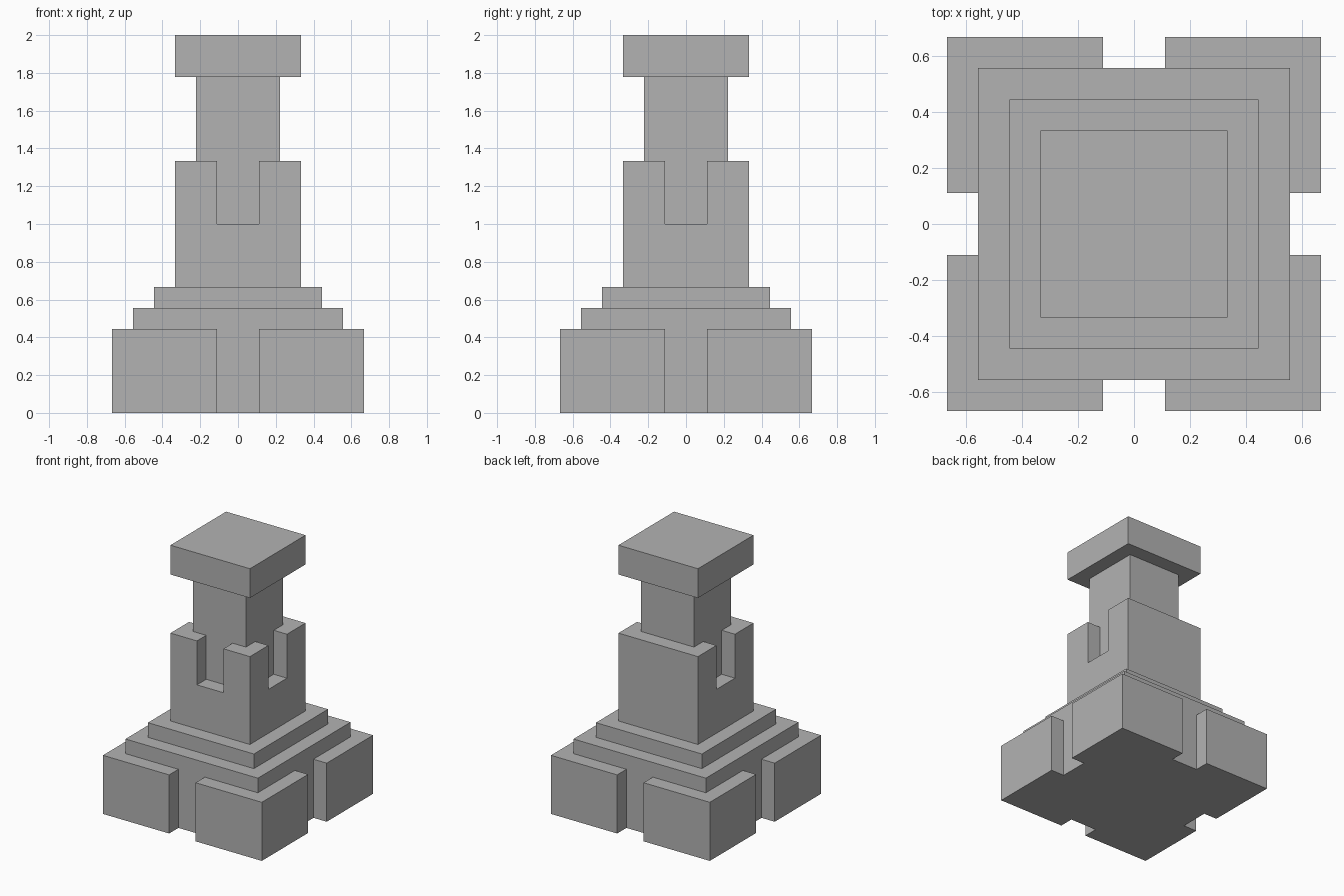
import bpy
import math
from mathutils import Matrix

if "Cube" in bpy.data.objects:
    bpy.data.objects.remove(bpy.data.objects["Cube"], do_unlink=True)

U = 1 / 9  # one block of the modelling grid

stone = bpy.data.materials.new("grey_stone")
stone.use_nodes = True
GREY = (0.45, 0.45, 0.45, 1)
stone.diffuse_color = GREY
stone.node_tree.nodes["Principled BSDF"].inputs["Base Color"].default_value = GREY


def box(name, half_x, half_y, bottom, top, offset_y=0):
    """Box sized in grid blocks, with its vertices in world space."""
    bpy.ops.mesh.primitive_cube_add(size=2)
    obj = bpy.context.object
    obj.name = name
    obj.data.transform(
        Matrix.Translation((0, offset_y * U, (bottom + top) / 2 * U))
        @ Matrix.Diagonal((half_x * U, half_y * U, (top - bottom) / 2 * U, 1)))
    obj.data.materials.append(stone)
    return obj


def square_block(name, half, bottom, top):
    return box(name, half, half, bottom, top)


def cut_slots(obj, half, bottom, top, quarter_turns):
    """Cut a slot one block deep and two wide into the chosen sides."""
    for turn in quarter_turns:
        cutter = box("slot_cutter", 1, 1, bottom, top, -half)
        cutter.data.transform(Matrix.Rotation(turn * math.pi / 2, 4, "Z"))
        cutter.hide_render = True
        mod = obj.modifiers.new("slot", "BOOLEAN")
        mod.operation = "DIFFERENCE"
        mod.solver = "EXACT"
        mod.object = cutter
        bpy.context.view_layer.objects.active = obj
        bpy.ops.object.modifier_apply(modifier=mod.name)
        bpy.data.objects.remove(cutter, do_unlink=True)


# Plinth with a slot in the middle of every side
plinth = square_block("plinth", 6, 0, 4)
cut_slots(plinth, 6, -1, 5, range(4))

# Steps up to the tower
square_block("lower_step", 5, 4, 5)
square_block("upper_step", 4, 5, 6)

# Tower with notches in the front, left and right; the back stays plain
tower = square_block("tower", 3, 6, 12)
cut_slots(tower, 3, 9, 13, (0, 1, 3))

# Column and the cap on top
square_block("column", 2, 12, 16)
square_block("cap", 3, 16, 18)
